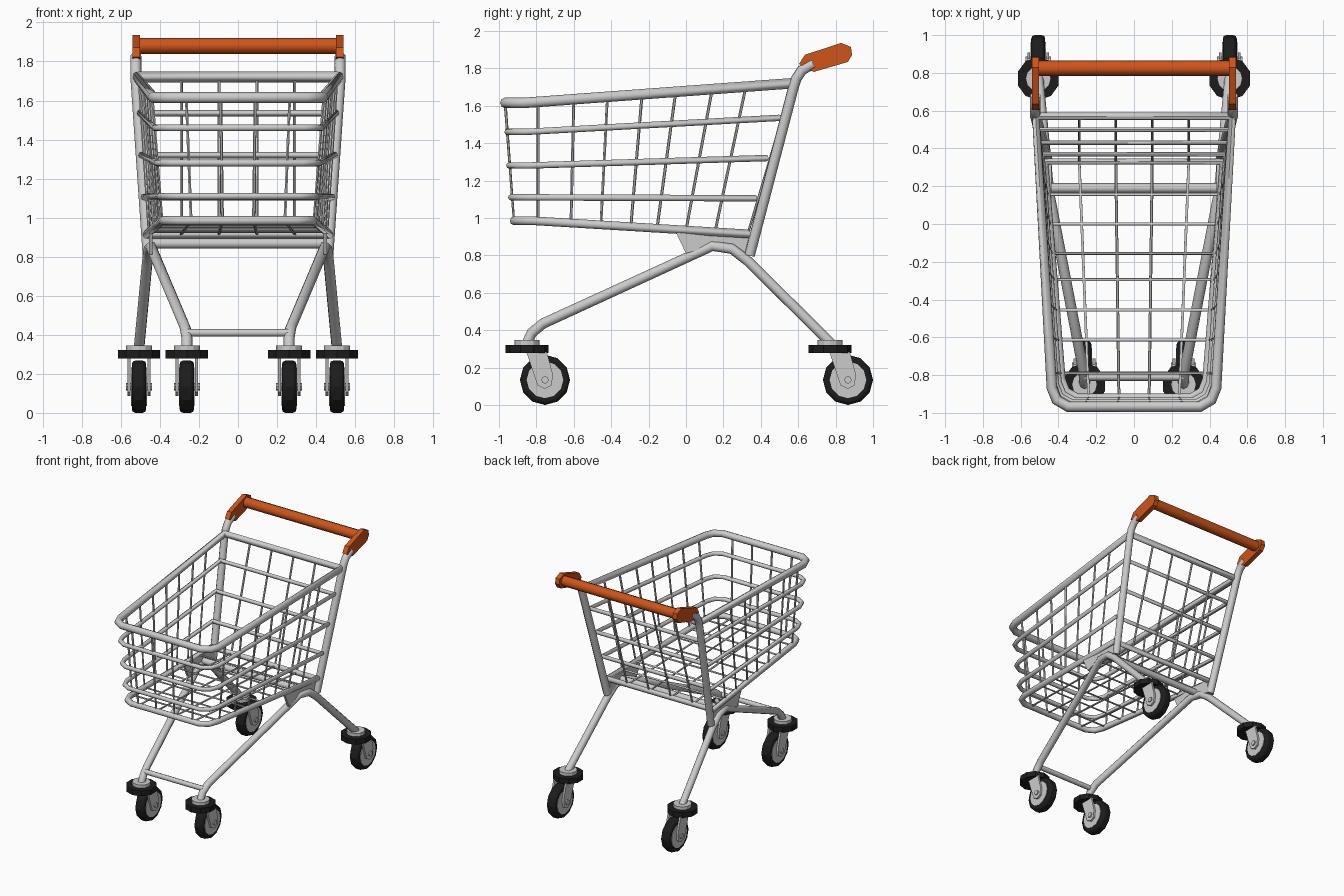
import bpy, bmesh
from math import radians, pi
from mathutils import Vector

if "Cube" in bpy.data.objects:
    bpy.data.objects.remove(bpy.data.objects["Cube"])


def material(name, color):
    m = bpy.data.materials.new(name)
    m.diffuse_color = color
    m.use_nodes = True
    m.node_tree.nodes["Principled BSDF"].inputs["Base Color"].default_value = m.diffuse_color
    return m


ORANGE = material("orange_plastic", (0.62, 0.09, 0.01, 1))
BLACK = material("black_rubber", (0.012, 0.012, 0.012, 1))


def finish(ob, mat=None, angle=50):
    bpy.ops.object.select_all(action='DESELECT')
    ob.select_set(True)
    bpy.context.view_layer.objects.active = ob
    if ob.type == 'CURVE':
        bpy.ops.object.convert(target='MESH')
        ob = bpy.context.object
    bpy.ops.object.shade_smooth_by_angle(angle=radians(angle))
    if mat:
        ob.data.materials.append(mat)
    return ob


def tubes(name, paths, r, cyclic=False, res=2, mat=None):
    cu = bpy.data.curves.new(name, 'CURVE')
    cu.dimensions = '3D'
    cu.bevel_depth = r
    cu.bevel_resolution = res
    cu.use_fill_caps = True
    for path in paths:
        s = cu.splines.new('POLY')
        s.points.add(len(path) - 1)
        for p, co in zip(s.points, path):
            p.co = (*co, 1)
        s.use_cyclic_u = cyclic
    ob = bpy.data.objects.new(name, cu)
    bpy.context.collection.objects.link(ob)
    return finish(ob, mat)


def mirror(path):
    return [(-x, y, z) for x, y, z in path]


def prism(name, profile, x0, x1, mat=None):
    # side profile (y, z) extruded along x
    bm = bmesh.new()
    f = bm.faces.new([bm.verts.new((x0, y, z)) for y, z in profile])
    g = bmesh.ops.extrude_face_region(bm, geom=[f])
    vs = [v for v in g['geom'] if isinstance(v, bmesh.types.BMVert)]
    bmesh.ops.translate(bm, verts=vs, vec=(x1 - x0, 0, 0))
    bmesh.ops.recalc_face_normals(bm, faces=bm.faces)
    me = bpy.data.meshes.new(name)
    bm.to_mesh(me)
    bm.free()
    ob = bpy.data.objects.new(name, me)
    bpy.context.collection.objects.link(ob)
    return finish(ob, mat, 30)


def cyl(name, loc, r, depth, sides, along_x=False, mat=None, bevel=0):
    bpy.ops.mesh.primitive_cylinder_add(vertices=sides, radius=r, depth=depth, location=loc,
                                        rotation=(0, pi / 2 if along_x else 0, 0))
    ob = bpy.context.object
    ob.name = name
    if bevel:
        b = ob.modifiers.new("bevel", 'BEVEL')
        b.width = bevel
        b.segments = 2
        b.limit_method = 'ANGLE'
        b.angle_limit = radians(60)
    return finish(ob, mat, 25)


# basket hoops: back (x, y, z), front (x, y, z), tube radius
HOOPS = {
    "basket_rim": ((.520, .570, 1.72), (.435, -.967, 1.615), .028),
    "basket_hoop_upper": ((.505, .500, 1.535), (.425, -.955, 1.46), .017),
    "basket_hoop_middle": ((.497, .430, 1.32), (.415, -.945, 1.28), .017),
    "basket_hoop_lower": ((.485, .370, 1.105), (.400, -.935, 1.11), .017),
    "basket_floor_frame": ((.470, .330, .915), (.385, -.920, .985), .023),
}
for name, (b, f, r) in HOOPS.items():
    half = [b, (f[0], f[1] + .1, f[2]), (f[0] - .025, f[1] + .035, f[2]), (f[0] - .085, f[1], f[2])]
    tubes(name, [half + mirror(half)[::-1]], r, cyclic=True)


def on_hoop(name, y):
    # point on the straight side of a hoop
    b, f, _ = HOOPS[name]
    front = Vector((f[0], f[1] + .1, f[2]))
    t = (b[1] - y) / (b[1] - front.y)
    return tuple(Vector(b).lerp(front, t))


# U-shaped cross wires: down one side, over the floor, up the other
tops = (-.79, -.60, -.42, -.235, -.055, .14, .32)
bottoms = (-.79, -.615, -.455, -.295, -.155, 0, .155)
cross = []
for t, b in zip(tops, bottoms):
    half = [on_hoop("basket_rim", t), on_hoop("basket_floor_frame", b)]
    cross.append(half + mirror(half)[::-1])
tubes("basket_cross_wires", cross, .008, res=1)

# lengthwise wires: front panel, floor, back panel
rim, low = HOOPS["basket_rim"], HOOPS["basket_floor_frame"]
lengthwise = []
for s in (-1, -1 / 3, 1 / 3, 1):
    lengthwise.append([(.265 * s, *rim[1][1:]), (.24 * s, *low[1][1:]),
                       (.29 * s, *low[0][1:]), (.29 * s, *rim[0][1:])])
tubes("basket_lengthwise_wires", lengthwise, .008, res=1)

# rear uprights carrying the handle
upright = [(.46, .34, .80), (.522, .575, 1.70), (.523, .59, 1.745), (.523, .62, 1.79), (.522, .68, 1.825)]
tubes("rear_uprights", [upright, mirror(upright)], .029)

# legs: one bent tube per side, front caster to rear caster
leg = [(.262, -.85, .33), (.262, -.825, .385), (.27, -.765, .435), (.445, .14, .85),
       (.458, .245, .835), (.465, .33, .77), (.507, .775, .33)]
tubes("legs", [leg, mirror(leg)], .028)
tubes("front_leg_crossbar", [[(-.265, -.81, .41), (.265, -.81, .41)]], .02)
tubes("under_basket_crossbar", [[(-.45, .19, .868), (.45, .19, .868)]], .026)

# gusset plates between legs and basket
gusset = [(-.06, .935), (0, .81), (.14, .85), (.245, .835), (.34, .80), (.34, .915)]
for s, side in ((1, "right"), (-1, "left")):
    prism("gusset_" + side, gusset, .437 * s, .455 * s)

# handle bar and its end arms
arm = [(.604, 1.823), (.636, 1.872), (.829, 1.936), (.882, 1.914),
       (.888, 1.872), (.866, 1.834), (.684, 1.781), (.642, 1.802)]
for s, side in ((1, "right"), (-1, "left")):
    prism("handle_arm_" + side, arm, .502 * s, .54 * s, ORANGE)
tubes("handle_bar", [[(-.51, .825, 1.88), (.51, .825, 1.88)]], .041, mat=ORANGE)

# casters: swivel pivot at y, wheel trailing behind
FORK = [(-.10, .15), (.01, .15), (.042, .03), (.036, -.03), (0, -.048), (-.04, -.028)]
for tag, x, y in (("front_right", .262, -.85), ("front_left", -.262, -.85),
                  ("rear_right", .507, .77), ("rear_left", -.507, .77)):
    wy, wz = y + .096, .134
    cyl("caster_cap_" + tag, (x, y, .328), .067, .036, 12)
    cyl("caster_bumper_" + tag, (x, y, .30), .114, .042, 10, mat=BLACK)
    cyl("tyre_" + tag, (x, wy, wz), .134, .074, 12, True, BLACK, .018)
    cyl("hub_" + tag, (x, wy, wz), .098, .08, 12, True)
    cyl("axle_" + tag, (x, wy, wz), .02, .134, 8, True)
    for s in (-1, 1):
        prism("fork_" + tag, [(wy + a, wz + b) for a, b in FORK], x + .043 * s, x + .058 * s)
